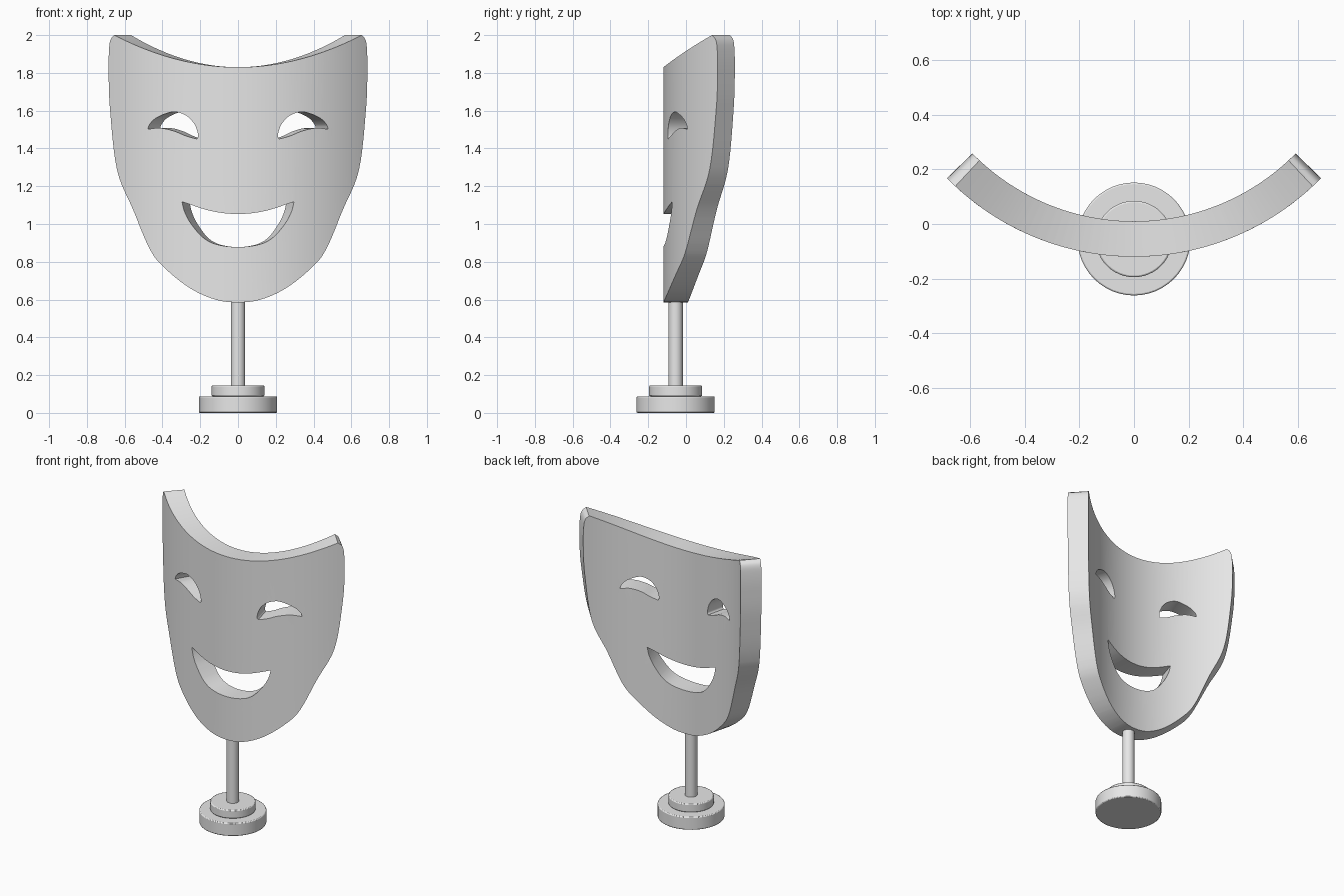
import bpy, bmesh
from math import sin, cos, asin, radians
from mathutils import Vector

cube = bpy.data.objects.get("Cube")
if cube:
    bpy.data.objects.remove(cube, do_unlink=True)

grey = bpy.data.materials.new("plain_grey")
grey.use_nodes = True
grey.diffuse_color = (0.8, 0.8, 0.8, 1)
grey.node_tree.nodes["Principled BSDF"].inputs["Base Color"].default_value = grey.diffuse_color

OUTER, THICK, AXIS_Y = 0.96, 0.13, 0.84   # bend radius, thickness, bend axis
STAND_Y = -0.055


def finish(obj):
    obj.data.materials.clear()
    obj.data.materials.append(grey)
    bpy.ops.object.select_all(action='DESELECT')
    obj.select_set(True)
    bpy.context.view_layer.objects.active = obj
    bpy.ops.object.shade_smooth_by_angle(angle=radians(30))


def smooth_path(points, steps=6):
    """Catmull-Rom curve through the points, leaving out the last one."""
    pts = [Vector(p) for p in points]
    pts = [2 * pts[0] - pts[1]] + pts + [2 * pts[-1] - pts[-2]]
    out = []
    for a, b, c, d in zip(pts, pts[1:], pts[2:], pts[3:]):
        for i in range(steps):
            t = i / steps
            out.append(0.5 * (2 * b + (c - a) * t + (2 * a - 5 * b + 4 * c - d) * t ** 2
                              + (3 * b - a - 3 * c + d) * t ** 3))
    return out


def flip(points):
    return [(-x, z) for x, z in points]


def symmetric(half):
    """Half path starting on the centre line, continued on the other side."""
    return flip(half[:0:-1]) + half


# Outline of the face: sides and chin, then the dipped brow
side = [(0, 0.585), (0.12, 0.60), (0.254, 0.66), (0.386, 0.765), (0.466, 0.865),
        (0.555, 1.075), (0.64, 1.285), (0.677, 1.60), (0.685, 1.80), (0.683, 1.92),
        (0.675, 1.975), (0.655, 2.0)]
outline = smooth_path(symmetric(side))
brow_steps = 40
for i in range(brow_steps):
    x = 0.655 * (1 - 2 * i / brow_steps)
    outline.append(Vector((x, 1.83 + 0.17 * (x / 0.655) ** 2)))

# Smiling eyes and mouth
eye_top = [(0.478, 1.502), (0.468, 1.528), (0.434, 1.561), (0.375, 1.587), (0.328, 1.593),
           (0.27, 1.571), (0.228, 1.524), (0.211, 1.47), (0.217, 1.45)]
eye_low = [(0.217, 1.45), (0.275, 1.466), (0.339, 1.492), (0.413, 1.508), (0.478, 1.502)]
eye = smooth_path(eye_top) + smooth_path(eye_low)
other_eye = [Vector((-p.x, p.y)) for p in eye]
lip_top = symmetric([(0, 1.053), (0.143, 1.069), (0.297, 1.118)])
lip_low = symmetric([(0, 0.878), (0.11, 0.891), (0.185, 0.928), (0.25, 1.003),
                     (0.283, 1.065), (0.297, 1.118)])
mouth = smooth_path(lip_top) + smooth_path(lip_low[::-1])

# Mask: fill the flat pattern, slice it into columns, thicken, bend
bm = bmesh.new()
edges = []
for loop in (outline, eye, other_eye, mouth):
    verts = [bm.verts.new((asin(p.x / OUTER), 0, p.y)) for p in loop]
    edges += [bm.edges.new((v, w)) for v, w in zip(verts, verts[1:] + verts[:1])]
bmesh.ops.triangle_fill(bm, use_beauty=True, use_dissolve=False, edges=edges, normal=(0, -1, 0))
for i in range(-24, 25):
    bmesh.ops.bisect_plane(bm, geom=bm.verts[:] + bm.edges[:] + bm.faces[:], dist=1e-5,
                           plane_co=(i * radians(2), 0, 0), plane_no=(1, 0, 0))
bmesh.ops.remove_doubles(bm, verts=bm.verts[:], dist=1e-5)
back = bmesh.ops.extrude_face_region(bm, geom=bm.faces[:], use_keep_orig=True)["geom"]
for v in back:
    if isinstance(v, bmesh.types.BMVert):
        v.co.y = THICK
for v in bm.verts:
    angle, radius = v.co.x, OUTER - v.co.y
    v.co = (radius * sin(angle), AXIS_Y - radius * cos(angle), v.co.z)
bmesh.ops.recalc_face_normals(bm, faces=bm.faces[:])
mesh = bpy.data.meshes.new("mask")
bm.to_mesh(mesh)
bm.free()
mask = bpy.data.objects.new("mask", mesh)
bpy.context.collection.objects.link(mask)
finish(mask)


# Stand: two stacked discs and a pole
def disc(name, radius, low, high, bevel):
    bpy.ops.mesh.primitive_cylinder_add(vertices=48, radius=radius, depth=high - low,
                                        location=(0, STAND_Y, (low + high) / 2))
    obj = bpy.context.object
    obj.name = name
    if bevel:
        mod = obj.modifiers.new("soft_edge", 'BEVEL')
        mod.width, mod.segments = bevel, 2
        mod.limit_method = 'ANGLE'
    finish(obj)


disc("base", 0.207, 0, 0.088, 0.006)
disc("base_step", 0.14, 0.088, 0.145, 0.006)
disc("pole", 0.038, 0.14, 0.64, 0)
